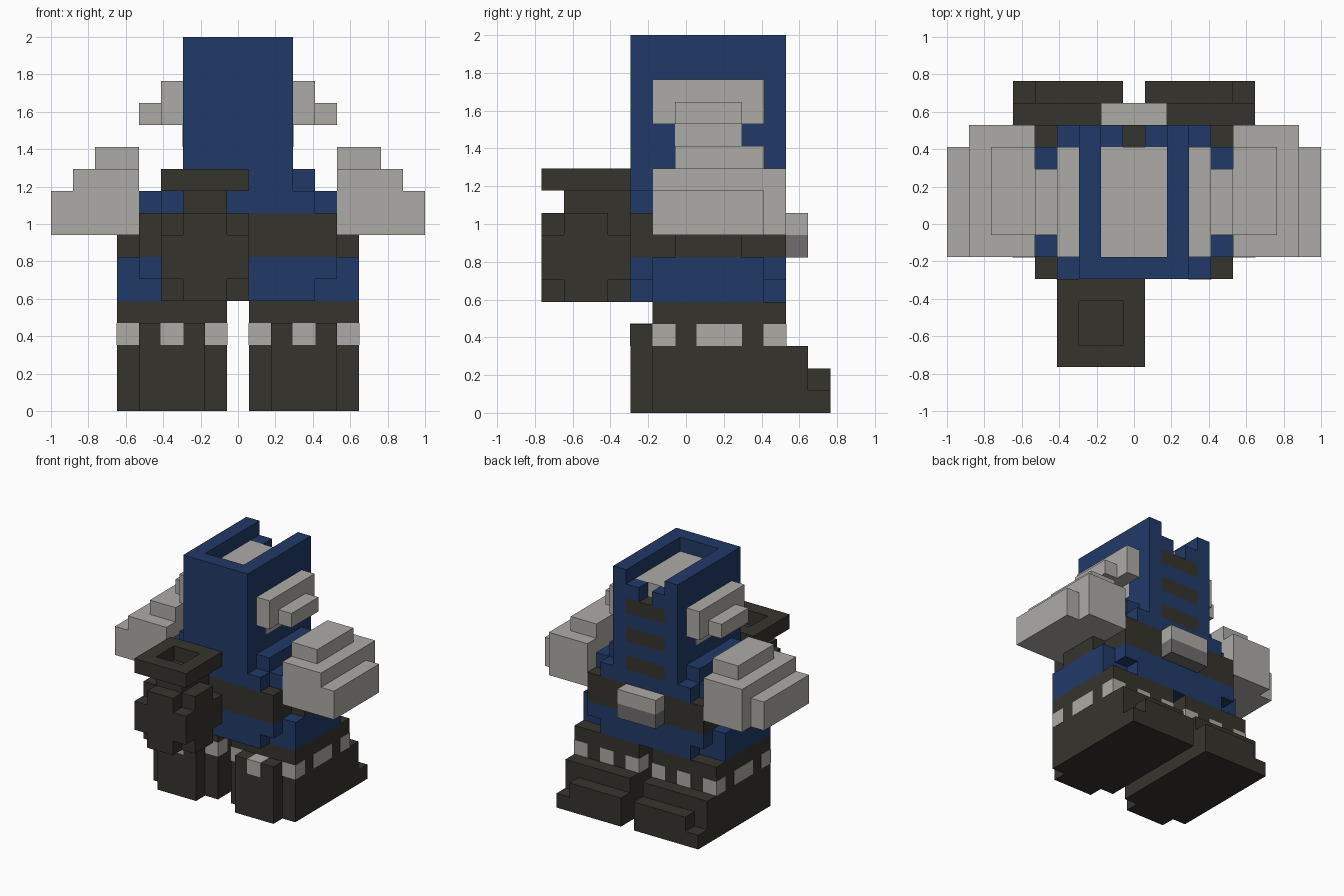
import bpy
import bmesh

if "Cube" in bpy.data.objects:
    bpy.data.objects.remove(bpy.data.objects["Cube"])

U = 2 / 17  # one block of the grid


def material(name, rgb):
    m = bpy.data.materials.new(name)
    m.diffuse_color = (*rgb, 1)
    m.use_nodes = True
    m.node_tree.nodes["Principled BSDF"].inputs["Base Color"].default_value = m.diffuse_color
    return m


BLUE = material("navy_blue", (0.0155, 0.042, 0.14))
DARK = material("charcoal", (0.036, 0.034, 0.026))
LIGHT = material("light_grey", (0.42, 0.41, 0.38))
GREY = material("mid_grey", (0.16, 0.153, 0.158))


def part(name, mat, boxes, mirror=False, grow=0.0):
    """Join block-unit boxes (x0, x1, y0, y1, z0, z1) into one object."""
    bm = bmesh.new()
    for x0, x1, y0, y1, z0, z1 in boxes:
        spans = [(x0, x1), (-x1, -x0)] if mirror else [(x0, x1)]
        for a, b in spans:
            verts = bmesh.ops.create_cube(bm, size=1)["verts"]
            for v in verts:
                v.co.x = (b + grow if v.co.x > 0 else a - grow) * U
                v.co.y = (y1 + grow if v.co.y > 0 else y0 - grow) * U
                v.co.z = (z1 if v.co.z > 0 else z0) * U
    me = bpy.data.meshes.new(name)
    bm.to_mesh(me)
    bm.free()
    me.materials.append(mat)
    ob = bpy.data.objects.new(name, me)
    bpy.context.collection.objects.link(ob)
    return ob


# Boots with stepped toes and a narrower heel
part("boots", DARK, [
    (0.5, 5.5, -1.5, 5.5, 0, 3),
    (0.5, 5.5, 5.5, 6.5, 0, 1),
    (0.5, 4.5, 5.5, 6.5, 1, 2),
    (1.5, 4.5, -2.5, -1.5, 0, 4),
    (0.5, 5.5, -1.5, 4.5, 3, 5),
], mirror=True)

# Light studs around the boot cuffs
part("boot_studs", LIGHT, [
    (0.5, 1.5, -1.5, -0.5, 3, 4),
    (4.5, 5.5, -1.5, -0.5, 3, 4),
    (2.5, 3.5, -2.5, -1.5, 3, 4.02),
    (0.5, 1.5, 3.5, 4.5, 3, 4),
    (2.5, 3.5, 3.5, 4.5, 3, 4),
    (4.5, 5.5, 3.5, 4.5, 3, 4),
    (0.5, 1.5, 0.5, 2.5, 3, 4),
    (4.5, 5.5, 0.5, 2.5, 3, 4),
], mirror=True, grow=0.02)

# Hips
part("hips", BLUE, [
    (-5.5, 5.5, -1.5, 3.5, 5, 7),
    (-4.5, 4.5, -2.5, 4.5, 6, 7),
    (-3.5, 3.5, -2.5, 4.5, 5, 6),
])

# Belt and two-tone buckle
part("belt", DARK, [
    (-4.5, 4.5, -2.5, 4.5, 7, 9),
    (-5.5, 5.5, -0.5, 2.5, 7, 8),
])
part("buckle_top", LIGHT, [(-1.5, 1.5, 4.5, 5.5, 8, 9)])
part("buckle_bottom", GREY, [(-1.5, 1.5, 4.5, 5.5, 7, 8)])

# Stepped torso
part("torso", BLUE, [
    (-4.5, 4.5, -1.5, 3.5, 9, 10),
    (-3.5, 3.5, -2.5, 4.5, 9, 10),
    (-3.5, 3.5, -1.5, 3.5, 10, 11),
])

# Hollow tall helmet, open above the vents
part("helmet_rear", BLUE, [(-2.5, 2.5, -2.5, -1.5, 9, 17)])
part("helmet_sides", BLUE, [
    (1.5, 2.5, -1.5, 4.5, 9, 17),
    (0.5, 1.5, 3.5, 4.5, 15, 16),
], mirror=True)
part("helmet_bars", BLUE, [(-1.5, 1.5, 3.5, 4.5, z, z + 1) for z in (9, 11, 13)])
part("helmet_vents", DARK, [(-1.5, 1.5, 3.5, 4.5, z, z + 1) for z in (10, 12, 14)])
part("helmet_core", LIGHT, [(-1.5, 1.5, -1.5, 3.5, 11, 16)])

# Ear guards with a flush panel under each
part("ear_guards", LIGHT, [
    (2.5, 3.5, -1.5, 3.5, 13, 15),
    (3.5, 4.5, -0.5, 2.5, 13, 14),
    (2.5, 2.53, -0.5, 2.5, 12, 13),
], mirror=True)

# Broad stepped shoulders
part("shoulders", LIGHT, [
    (4.5, 7.5, -1.5, 4.5, 8, 11),
    (7.5, 8.5, -1.5, 3.5, 8, 10),
    (4.5, 6.5, -0.5, 3.5, 11, 12),
], mirror=True)

# Rounded flask: cube with its corners removed, a neck and an open rim
part("flask_body", DARK, [
    (-3.5, 0.5, -6.5, -2.5, 6, 8),
    (-3.5, 0.5, -5.5, -3.5, 5, 9),
    (-2.5, -0.5, -6.5, -2.5, 5, 9),
])
part("flask_neck", DARK, [(-2.5, -0.5, -5.5, -2.5, 9, 10)])
part("flask_rim", DARK, [
    (-3.5, 0.5, -6.5, -5.5, 10, 11),
    (-3.5, 0.5, -3.5, -2.5, 10, 11),
    (-3.5, -2.5, -5.5, -3.5, 10, 11),
    (-0.5, 0.5, -5.5, -3.5, 10, 11),
])
